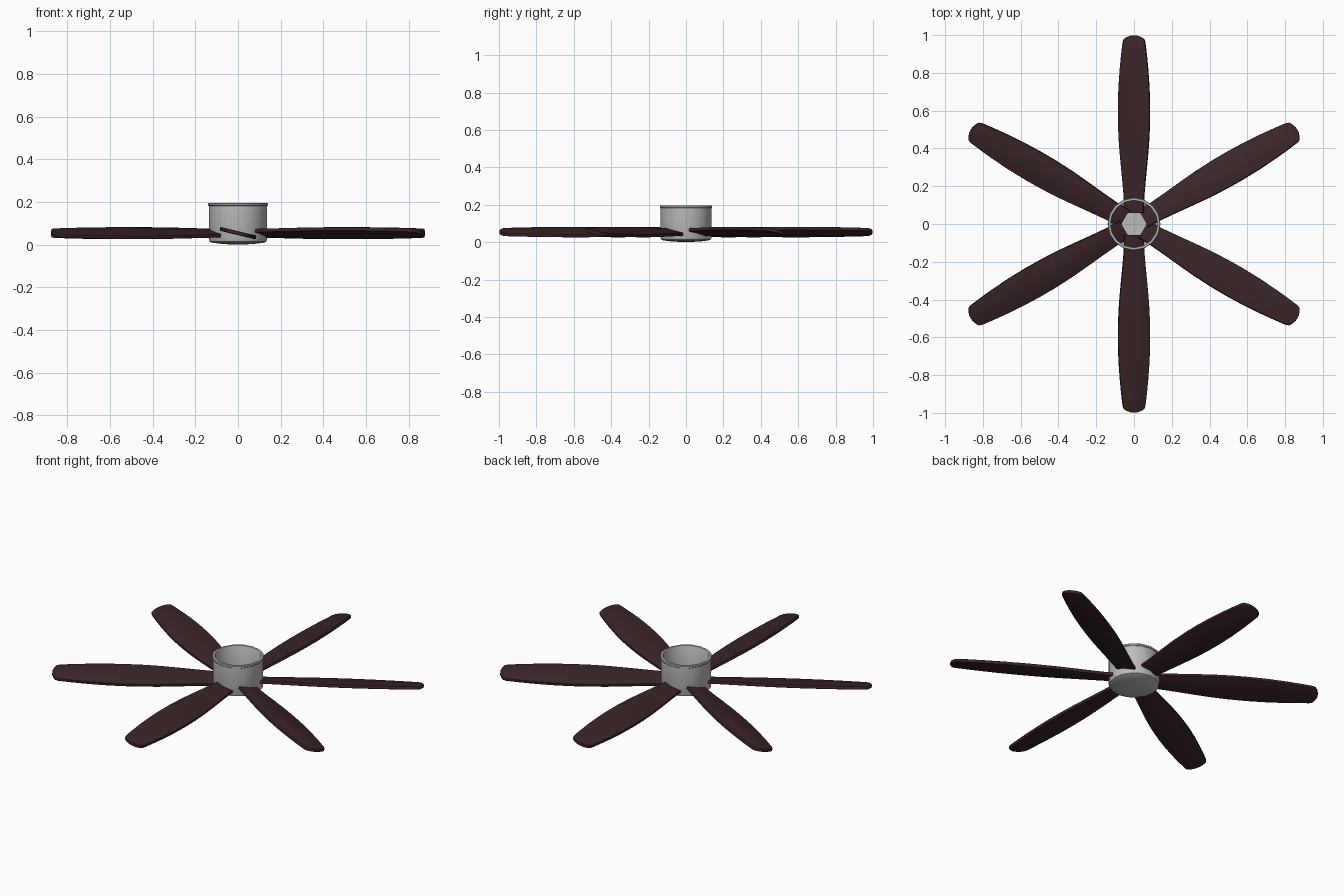
import bpy, bmesh, math
from mathutils import Matrix

if "Cube" in bpy.data.objects:
    bpy.data.objects.remove(bpy.data.objects["Cube"])


def material(name, rgb):
    m = bpy.data.materials.new(name)
    m.diffuse_color = (*rgb, 1)
    m.use_nodes = True
    m.node_tree.nodes["Principled BSDF"].inputs["Base Color"].default_value = m.diffuse_color
    return m


metal = material("grey metal", (0.50, 0.50, 0.50))
wood = material("dark wood", (0.041, 0.018, 0.020))


def finish(bm, name, mat):
    bmesh.ops.recalc_face_normals(bm, faces=bm.faces)
    mesh = bpy.data.meshes.new(name)
    bm.to_mesh(mesh)
    bm.free()
    mesh.materials.append(mat)
    ob = bpy.data.objects.new(name, mesh)
    bpy.context.collection.objects.link(ob)
    bpy.ops.object.select_all(action='DESELECT')
    ob.select_set(True)
    bpy.context.view_layer.objects.active = ob
    bpy.ops.object.shade_smooth_by_angle(angle=math.radians(35))
    return ob


# Hub: open cup, shallow domed base and small rolled lip, turned from a profile
profile = [(0, 0), (0.07, 0.003), (0.120, 0.009), (0.133, 0.015), (0.137, 0.025),
           (0.137, 0.182), (0.140, 0.185), (0.140, 0.193), (0.137, 0.196),
           (0.126, 0.196), (0.124, 0.192), (0.124, 0.025), (0.115, 0.018), (0, 0.016)]
bm = bmesh.new()
verts = [bm.verts.new((r, 0, z)) for r, z in profile]
edges = [bm.edges.new(pair) for pair in zip(verts, verts[1:])]
bmesh.ops.spin(bm, geom=verts + edges, cent=(0, 0, 0), axis=(0, 0, 1),
               angle=2 * math.pi, steps=16, use_merge=True)
bmesh.ops.remove_doubles(bm, verts=bm.verts, dist=0.0005)
finish(bm, "hub", metal)

# Blade outline: distance from the centre and half width
outline = [(0.058, 0.052), (0.14, 0.055), (0.22, 0.062), (0.32, 0.072), (0.42, 0.081),
           (0.52, 0.086), (0.62, 0.087), (0.72, 0.084), (0.82, 0.077), (0.90, 0.069),
           (0.965, 0.061), (0.980, 0.054), (0.991, 0.036), (0.998, 0.014)]
thickness = 0.018
pitch = math.radians(-13.5)


def blade(index):
    bm = bmesh.new()
    right = [(w, r) for r, w in outline]
    left = [(-w, r) for r, w in reversed(outline)]
    face = bm.faces.new([bm.verts.new((x, y, -thickness / 2)) for x, y in right + left])
    ext = bmesh.ops.extrude_face_region(bm, geom=[face])
    top = [g for g in ext["geom"] if isinstance(g, bmesh.types.BMVert)]
    bmesh.ops.translate(bm, verts=top, vec=(0, 0, thickness))
    # Soften the long edges and the tip
    rims = [e for e in bm.edges
            if abs(e.verts[0].co.z - e.verts[1].co.z) < 1e-5
            and max(v.co.y for v in e.verts) > 0.06]
    bmesh.ops.bevel(bm, geom=rims, offset=0.004, segments=2, profile=0.5,
                    affect='EDGES', clamp_overlap=True)
    # Pitch the blade about its length, then swing it round the hub
    m = (Matrix.Rotation(index * math.pi / 3, 4, 'Z')
         @ Matrix.Translation((0, 0, 0.054))
         @ Matrix.Rotation(pitch, 4, 'Y'))
    bmesh.ops.transform(bm, matrix=m, verts=bm.verts)
    finish(bm, f"blade_{index + 1}", wood)


for i in range(6):
    blade(i)
